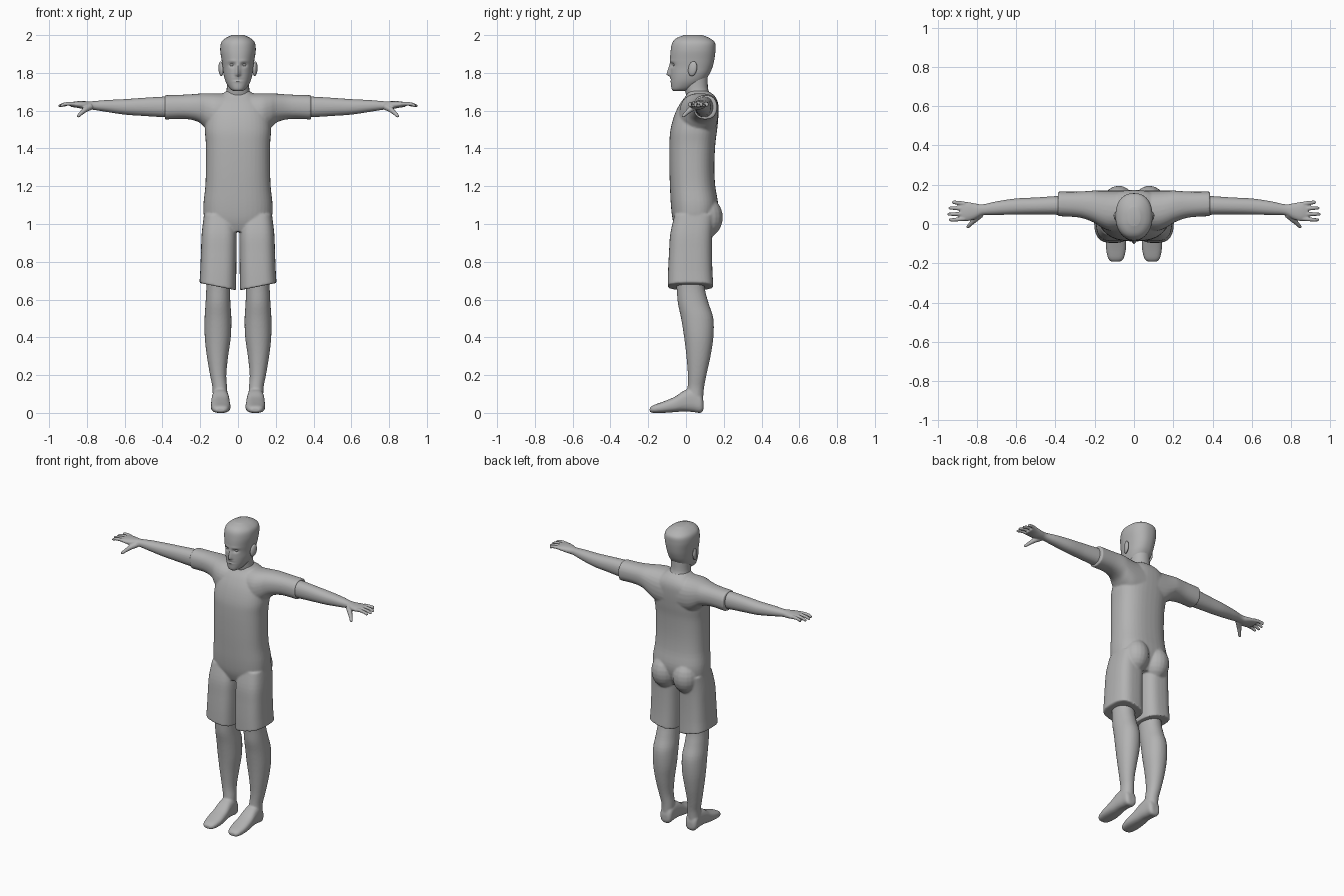
import bpy, bmesh, math
from mathutils import Matrix, Vector

if "Cube" in bpy.data.objects:
    bpy.data.objects.remove(bpy.data.objects["Cube"])

grey = bpy.data.materials.new("plain grey")
grey.diffuse_color = (0.45, 0.45, 0.45, 1)
grey.use_nodes = True
grey.node_tree.nodes["Principled BSDF"].inputs["Base Color"].default_value = grey.diffuse_color


def smooth_rows(rows, k):
    """Catmull-Rom resampling of section rows, k steps per span."""
    out = []
    for i in range(len(rows) - 1):
        a, b, c, d = (rows[max(i - 1, 0)], rows[i], rows[i + 1],
                      rows[min(i + 2, len(rows) - 1)])
        for j in range(k):
            t = j / k
            out.append([0.5 * (2 * q + (r - p) * t + (2 * p - 5 * q + 4 * r - s) * t * t
                               + (3 * q - p - 3 * r + s) * t ** 3)
                        for p, q, r, s in zip(a, b, c, d)])
    return out + [list(rows[-1])]


def loft(bm, axis, rows, n=28, p=2.3, k=4, s=1):
    """Rows are (position, low a, high a, low b, high b); s=-1 mirrors x."""
    rings = []
    for t, a0, a1, b0, b1 in smooth_rows(rows, k):
        ring = []
        for i in range(n):
            c, q = math.cos(2 * math.pi * i / n), math.sin(2 * math.pi * i / n)
            a = (a0 + a1) / 2 + (a1 - a0) / 2 * math.copysign(abs(c) ** (2 / p), c)
            b = (b0 + b1) / 2 + (b1 - b0) / 2 * math.copysign(abs(q) ** (2 / p), q)
            x, y, z = {'X': (t, a, b), 'Y': (a, t, b), 'Z': (a, b, t)}[axis]
            ring.append(bm.verts.new((s * x, y, z)))
        rings.append(ring)
    for r0, r1 in zip(rings, rings[1:]):
        for i in range(n):
            bm.faces.new((r0[i], r0[(i + 1) % n], r1[(i + 1) % n], r1[i]))
    bm.faces.new(rings[0])
    bm.faces.new(rings[-1])
    return [v for r in rings for v in r]


def ball(bm, centre, radii, rot=None):
    m = Matrix.Translation(centre) @ (rot or Matrix()) @ Matrix.Diagonal((*radii, 1))
    bmesh.ops.create_uvsphere(bm, u_segments=20, v_segments=12, radius=1, matrix=m)


def finger(bm, pts, s):
    """Tapered round tube through (x, y, z, radius) points."""
    rings, n = [], 10
    for i, (x, y, z, r) in enumerate(pts):
        o, l = pts[min(i + 1, len(pts) - 1)], pts[max(i - 1, 0)]
        d = Vector(o[:3]) - Vector(l[:3])
        q = d.to_track_quat('Z', 'Y')
        ring = []
        for j in range(n):
            w = 2 * math.pi * j / n
            v = Vector((x, y, z)) + q @ Vector((r * math.cos(w), r * math.sin(w), 0))
            ring.append(bm.verts.new((s * v.x, v.y, v.z)))
        rings.append(ring)
    for r0, r1 in zip(rings, rings[1:]):
        for j in range(n):
            bm.faces.new((r0[j], r0[(j + 1) % n], r1[(j + 1) % n], r1[j]))
    bm.faces.new(rings[0])
    bm.faces.new(rings[-1])


def finish(bm, name, voxel=0, relax=4):
    bmesh.ops.recalc_face_normals(bm, faces=bm.faces)
    me = bpy.data.meshes.new(name)
    bm.to_mesh(me)
    bm.free()
    me.materials.append(grey)
    ob = bpy.data.objects.new(name, me)
    bpy.context.collection.objects.link(ob)
    bpy.ops.object.select_all(action='DESELECT')
    ob.select_set(True)
    bpy.context.view_layer.objects.active = ob
    bpy.ops.object.shade_smooth_by_angle(angle=math.radians(50))
    if voxel:  # fuse overlapping lofts into one skin
        m = ob.modifiers.new("fuse", 'REMESH')
        m.mode, m.voxel_size, m.use_smooth_shade = 'VOXEL', voxel, True
        m = ob.modifiers.new("relax", 'SMOOTH')
        m.factor, m.iterations = 0.5, relax
    return ob


# Clothed body: torso, shoulders with sleeves, shorts
bm = bmesh.new()
torso = [(.96, .13, -.05, .12), (1.02, .175, -.07, .155), (1.1, .183, -.08, .17),
         (1.2, .173, -.085, .155), (1.3, .17, -.088, .15), (1.42, .17, -.088, .155),
         (1.5, .175, -.082, .165), (1.58, .165, -.06, .172), (1.64, .14, -.03, .17),
         (1.68, .095, 0, .15), (1.705, .06, .01, .115)]
loft(bm, 'Z', [(z, -w, w, f, b) for z, w, f, b in torso], n=40, p=2.5)
for s in (1, -1):
    loft(bm, 'X', [(.04, -.03, .17, 1.46, 1.69), (.12, -.035, .17, 1.47, 1.692),
                   (.17, -.015, .17, 1.505, 1.692), (.21, .01, .17, 1.54, 1.69),
                   (.28, .033, .165, 1.556, 1.685), (.388, .04, .165, 1.553, 1.682)], s=s)
    leg = loft(bm, 'Z', [(.667, .01, .204, -.097, .145), (.75, .009, .2, -.095, .14),
                         (.85, .008, .196, -.09, .138), (.95, .008, .192, -.083, .14),
                         (1.05, .02, .18, -.06, .15)], n=36, p=2.9, s=s)
    for v in leg:  # hem slants up towards the outside
        if v.co.z < .75:
            v.co.z += (abs(v.co.x) - .1) * .2 * (.75 - v.co.z) / .083
    ball(bm, (s * .078, .1, 1.035), (.085, .095, .11))
finish(bm, "shirt_and_shorts", .006, 5)

# Lower legs and feet
for s, side in ((1, "left"), (-1, "right")):
    bm = bmesh.new()
    loft(bm, 'Z', [(.06, .055, .135, .0, .09), (.13, .057, .135, .008, .095),
                   (.2, .062, .148, .01, .108), (.3, .052, .165, .002, .13),
                   (.4, .038, .176, -.01, .145), (.5, .035, .177, -.026, .145),
                   (.58, .04, .172, -.043, .12), (.66, .042, .168, -.05, .1),
                   (.75, .04, .17, -.06, .1)], p=2.1, s=s)
    loft(bm, 'Y', [(-.192, .07, .115, .006, .026), (-.175, .052, .132, 0, .04),
                   (-.12, .04, .143, 0, .06), (-.06, .042, .143, .004, .085),
                   (-.01, .046, .14, .008, .118), (.04, .05, .136, .004, .13),
                   (.08, .054, .132, 0, .1), (.093, .07, .115, .02, .06)], p=2.6, s=s)
    finish(bm, side + "_leg", .006, 3)

    # Forearm with palm, four fingers and a thumb
    bm = bmesh.new()
    loft(bm, 'X', [(.32, .045, .148, 1.565, 1.675), (.4, .047, .142, 1.566, 1.674),
                   (.5, .048, .135, 1.572, 1.668), (.6, .048, .13, 1.579, 1.661),
                   (.7, .046, .115, 1.594, 1.656), (.77, .045, .1, 1.605, 1.65),
                   (.81, .025, .105, 1.607, 1.65), (.85, .015, .112, 1.615, 1.65),
                   (.885, .02, .11, 1.62, 1.645)], p=2.2, s=s)
    for y, dy, tip in ((.103, .008, .925), (.078, .003, .944),
                       (.052, -.002, .95), (.027, -.006, .942)):
        finger(bm, [(.86, y, 1.635, .011), (.89, y + dy / 2, 1.637, .0105),
                    (.92, y + dy, 1.634, .0095), (tip - .006, y + dy, 1.626, .008),
                    (tip, y + dy, 1.624, .004)], s)
    finger(bm, [(.78, .05, 1.622, .018), (.81, .022, 1.605, .015),
                (.83, .002, 1.587, .011), (.845, -.014, 1.572, .009),
                (.85, -.019, 1.567, .004)], s)
    finish(bm, side + "_arm", .004, 2)

# Neck
bm = bmesh.new()
loft(bm, 'Z', [(.0 + 1.62, -.09, .09, .01, .16), (1.67, -.072, .072, .004, .145),
               (1.71, -.06, .06, -.006, .118), (1.78, -.06, .06, -.015, .115)], p=2.1)
finish(bm, "neck")

# Head, with face shaped by soft bumps and hollows
bm = bmesh.new()
head = [(1.703, .02, -.064, -.02), (1.715, .042, -.076, .03), (1.75, .064, -.08, .09),
        (1.79, .076, -.081, .122), (1.83, .081, -.081, .14), (1.87, .087, -.084, .15),
        (1.92, .094, -.081, .156), (1.96, .089, -.072, .153), (1.984, .066, -.05, .125),
        (2.0, .032, -.01, .085)]
verts = loft(bm, 'Z', [(z, -w, w, f, b) for z, w, f, b in head], n=80, p=2.3, k=7)


def bump(x, z, cx, cz, rx, rz):
    return math.exp(-((x - cx) / rx) ** 2 - ((z - cz) / rz) ** 2)


for v in verts:
    x, y, z = v.co
    if y < 0:
        ax = abs(x)
        nose = .021 * math.exp(-(x / .013) ** 2) * max(0, min(1, (1.86 - z) / .06, (z - 1.777) / .012))
        v.co.y += (.012 * bump(ax, z, .033, 1.842, .017, .011)
                   + .005 * bump(ax, z, 0, 1.764, .026, .004)
                   - .004 * bump(ax, z, 0, 1.757, .02, .006)
                   - .004 * bump(ax, z, 0, 1.771, .02, .005)
                   - .003 * bump(ax, z, .03, 1.862, .025, .007) - nose)
        v.co.x *= 1 + .9 * y
finish(bm, "head")

# Eyes and ears
for s, side in ((1, "left"), (-1, "right")):
    bm = bmesh.new()
    ball(bm, (s * .032, -.059, 1.842), (.012, .011, .008))
    finish(bm, side + "_eye")
    bm = bmesh.new()
    turn = Matrix.Rotation(-s * .3, 4, 'Z') @ Matrix.Rotation(-.2, 4, 'X')
    ball(bm, (s * .09, .035, 1.822), (.012, .024, .04), turn)
    finish(bm, side + "_ear")
